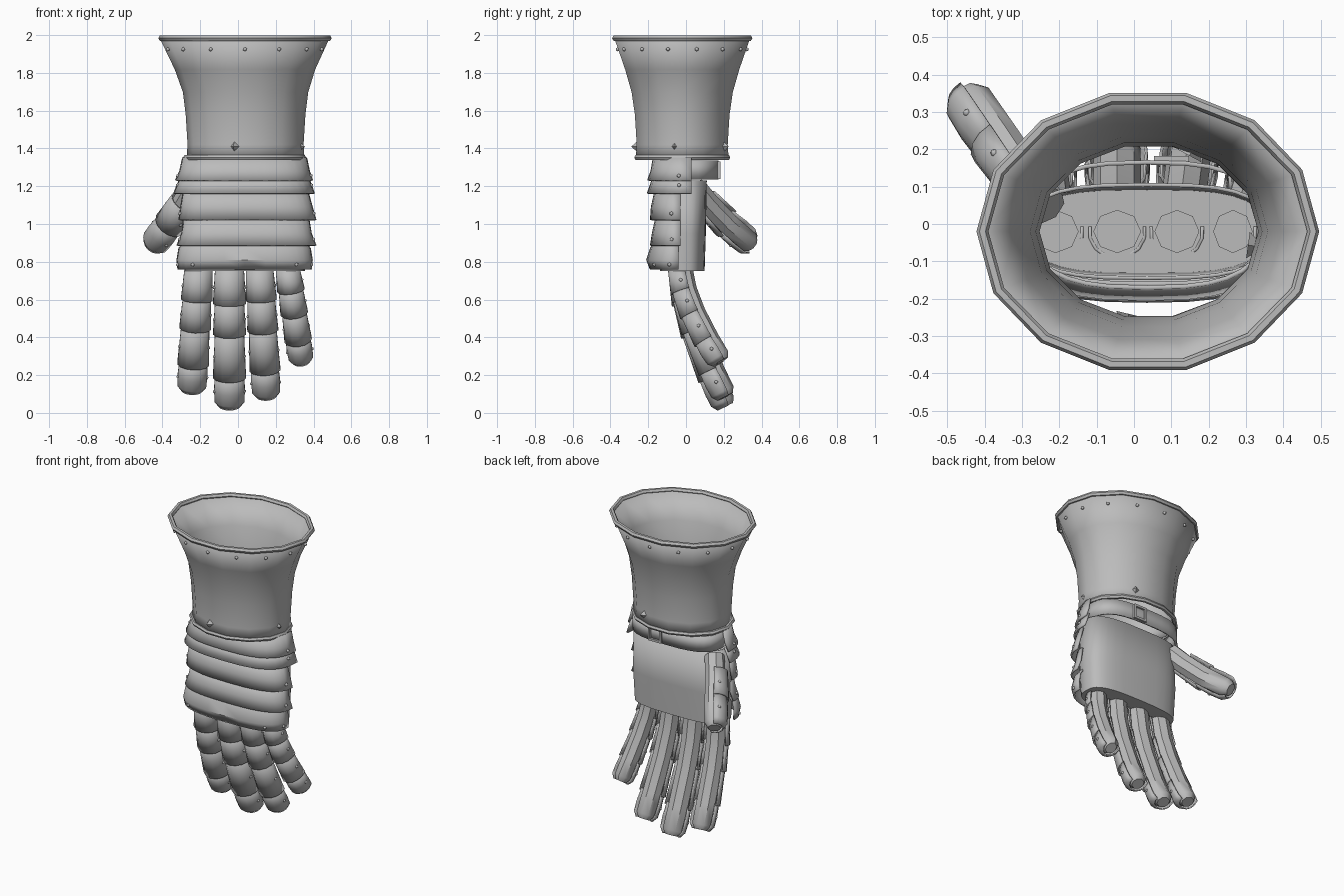
import bpy, bmesh, math
from mathutils import Vector as V

if "Cube" in bpy.data.objects:
    bpy.data.objects.remove(bpy.data.objects["Cube"])

steel = bpy.data.materials.new("grey_steel")
steel.diffuse_color = (0.5, 0.5, 0.5, 1)
steel.use_nodes = True
steel.node_tree.nodes["Principled BSDF"].inputs["Base Color"].default_value = steel.diffuse_color


def finish(name, bm, thick=0.0, angle=40):
    bmesh.ops.recalc_face_normals(bm, faces=bm.faces)
    me = bpy.data.meshes.new(name)
    bm.to_mesh(me)
    bm.free()
    me.materials.append(steel)
    me.shade_smooth()
    me.set_sharp_from_angle(angle=math.radians(angle))
    ob = bpy.data.objects.new(name, me)
    bpy.context.collection.objects.link(ob)
    if thick:
        m = ob.modifiers.new("thickness", 'SOLIDIFY')
        m.thickness = thick
        m.offset = 0
    return ob


def loft(name, rings, closed=True, caps=(False, False), thick=0.0, loop=False):
    """Skin a list of equal-length point rings."""
    bm = bmesh.new()
    vs = [[bm.verts.new(p) for p in r] for r in rings]
    n = len(rings[0])
    pairs = list(zip(vs, vs[1:])) + ([(vs[-1], vs[0])] if loop else [])
    for a, b in pairs:
        for i in range(n if closed else n - 1):
            j = (i + 1) % n
            bm.faces.new((a[i], a[j], b[j], b[i]))
    for cap, r in zip(caps, (vs[0], vs[-1])):
        if cap:
            bm.faces.new(r)
    return finish(name, bm, thick)


def oval(z, cx, cy, rx, ry, n=14, a0=0, a1=360, p=1.0, full=True):
    """Horizontal oval or arc; p below 1 makes it boxier."""
    out = []
    for i in range(n):
        a = math.radians(a0 + (a1 - a0) * i / (n if full else n - 1))
        c, s = math.cos(a), math.sin(a)
        out.append(V((cx + rx * math.copysign(abs(c) ** p, c),
                      cy + ry * math.copysign(abs(s) ** p, s), z)))
    return out


def bead(name, z, cx, cy, rx, ry, r, n=14):
    rings = []
    for i in range(n):
        a = 2 * math.pi * i / n
        out = V((math.cos(a), math.sin(a), 0))
        c = V((cx + rx * out.x, cy + ry * out.y, z))
        rings.append([c + out * r * math.cos(t) + V((0, 0, r * math.sin(t)))
                      for t in (k * math.pi / 3 for k in range(6))])
    return loft(name, rings, loop=True)


def section(c, d, front, w, h, a0=0, a1=360, n=8, full=True):
    """Cross-section square to direction d; 90 degrees faces front."""
    d = d.normalized()
    s = d.cross(front).normalized()
    f = s.cross(d)
    out = []
    for i in range(n):
        a = math.radians(a0 + (a1 - a0) * i / (n if full else n - 1))
        out.append(c + s * w * math.cos(a) + f * h * math.sin(a))
    return out


rivets = []      # rivet centres collected from all plates

# Flared cuff with rolled rims
cuff = [(1.35, .04, -.02, .305, .245), (1.42, .04, -.02, .30, .24), (1.58, .04, -.02, .31, .25),
        (1.70, .04, -.02, .325, .268), (1.82, .037, -.02, .365, .303), (1.98, .035, -.02, .44, .36)]
loft("cuff", [oval(*c) for c in cuff], thick=0.014)
bead("cuff_top_rim", 1.984, .037, -.02, .443, .365, .016)
bead("cuff_bottom_rim", 1.352, .035, -.02, .312, .247, .014)
rivets += oval(1.925, .036, -.02, .418, .342, n=14, a0=13, a1=373)

# Pointed studs low on the cuff
for i, (x, y) in enumerate([(-.02, -.265), (.16, .205), (.33, -.06)]):
    bm = bmesh.new()
    bmesh.ops.create_cone(bm, cap_ends=True, segments=4, radius1=.035, radius2=0, depth=.05)
    bm.transform(V((x - .04, y + .02, 0)).to_track_quat('Z', 'Y').to_matrix().to_4x4())
    for v in bm.verts:
        v.co = V((v.co.x + x, v.co.y + y, v.co.z * 1.3 + 1.41))
    finish("cuff_stud_%d" % (i + 1), bm, angle=20)

# Palm shell, open towards the wrist
palm = [(.755, .035, -.02, .315, .115), (.95, .035, -.02, .325, .12), (1.23, .035, -.02, .32, .125)]
loft("palm", [oval(*c, n=28, p=.65) for c in palm], caps=(True, False), thick=.01)

# Overlapping plates over the back of the hand: (z, cx, cy, rx, ry) rows
plates = [
    [(1.35, .035, .03, .325, .20), (1.28, .035, .03, .34, .212), (1.23, .032, .03, .36, .23)],
    [(1.25, .035, .03, .335, .20), (1.16, .032, .03, .37, .232)],
    [(1.18, .04, -.03, .325, .13), (1.09, .045, -.03, .345, .15), (1.02, .05, -.03, .36, .155)],
    [(1.04, .045, -.03, .325, .125), (.95, .045, -.03, .34, .145), (.885, .045, -.03, .365, .155)],
    [(.93, .035, -.04, .30, .11), (.87, .035, -.04, .345, .145), (.81, .035, -.04, .355, .165),
     (.76, .035, -.04, .35, .145)],
]
for i, rows in enumerate(plates):
    rings = [oval(*r, n=17, a0=180, a1=360, p=.72, full=False) for r in rows]
    loft("hand_plate_%d" % (i + 1), rings, closed=False, thick=.012)
    mid = [(a + b) / 2 for a, b in zip(rings[-2], rings[-1])]
    rivets += [mid[k] + V((dx, 0, 0)) for k, dx in ((1, -.006), (15, .006))]
    if i == 4:
        rivets += [mid[4] + V((0, -.006, 0)), mid[12] + V((0, -.006, 0))]

# Wrist strap and buckle
loft("wrist_strap", [oval(z, .035, .0, .30, .165, n=17, a0=-10, a1=190, p=.7, full=False)
                     for z in (1.235, 1.335)], closed=False, thick=.012)
for name, x, z, sx, sz in (("buckle_left", .06, 1.285, .014, .09), ("buckle_right", .14, 1.285, .014, .09),
                           ("buckle_top", .10, 1.325, .09, .014), ("buckle_bottom", .10, 1.245, .09, .014)):
    bm = bmesh.new()
    bmesh.ops.create_cube(bm, size=1)
    for v in bm.verts:
        v.co = V((x + v.co.x * sx, .172 + v.co.y * .02, z + v.co.z * sz))
    finish(name, bm)


def digit(name, path, front, w, h, plate_from):
    """Round inner tube with overlapping half-ring plates on its front side."""
    dirs = [path[min(i + 1, len(path) - 1)] - path[max(i - 1, 0)] for i in range(len(path))]
    rings = [section(p, d, front, w * .8, h * .85) for p, d in zip(path, dirs)]
    end = dirs[-1].normalized()
    rings[-1] = section(path[-1] - end * .03, end, front, w * .78, h * .82)
    rings.append(section(path[-1], end, front, w * .5, h * .55))
    loft(name, rings, caps=(True, True))
    for i in range(plate_from, len(path) - 1):
        a, b = path[i], path[i + 1]
        last = i == len(path) - 2
        rows = [(-.08, .93), (.5, 1.0), (1.0, 1.07)]
        if last:
            rows = [(-.08, .93), (.45, 1.0), (.82, .96), (1.0, .68)]
        arcs = []
        for t, k in rows:
            d = dirs[i].normalized().lerp(dirs[i + 1].normalized(), max(t, 0))
            arcs.append(section(a.lerp(b, t), d, front, w * k, h * k * 1.1, -12, 192, 9, False))
        loft("%s_plate_%d" % (name, i - plate_from + 1), arcs, closed=False, thick=.008)
        rivets.extend((arcs[1][1], arcs[1][7]))


# Four curled fingers: name, x top, x bottom, joint heights, tip y, half width
fingers = [
    ("index_finger", -.21, -.245, (.75, .60, .45, .26, .12), .20, .077),
    ("middle_finger", -.045, -.045, (.75, .58, .42, .19, .037), .215, .08),
    ("ring_finger", .115, .15, (.75, .60, .44, .23, .09), .215, .075),
    ("little_finger", .265, .335, (.75, .65, .53, .39, .275), .19, .066),
]
for name, x0, x1, zs, ytip, w in fingers:
    path = [V((x0, -.02, .88))]
    for z in zs:
        u = (.75 - z) / (.75 - zs[-1])
        path.append(V((x0 + (x1 - x0) * u, -.02 + (ytip + .02) * u ** 1.5, z)))
    digit(name, path, V((0, -1, 0)), w, .068, 1)

# Thumb
digit("thumb", [V((-.24, .05, 1.19)), V((-.29, .115, 1.11)), V((-.36, .22, 1.0)), V((-.448, .35, .89))],
      V((-.8, -.5, -.2)), .078, .07, 1)

# Rivets
bm = bmesh.new()
for p in rivets:
    g = bmesh.ops.create_icosphere(bm, subdivisions=1, radius=.011)
    bmesh.ops.translate(bm, verts=g["verts"], vec=p)
finish("rivets", bm, angle=60)
